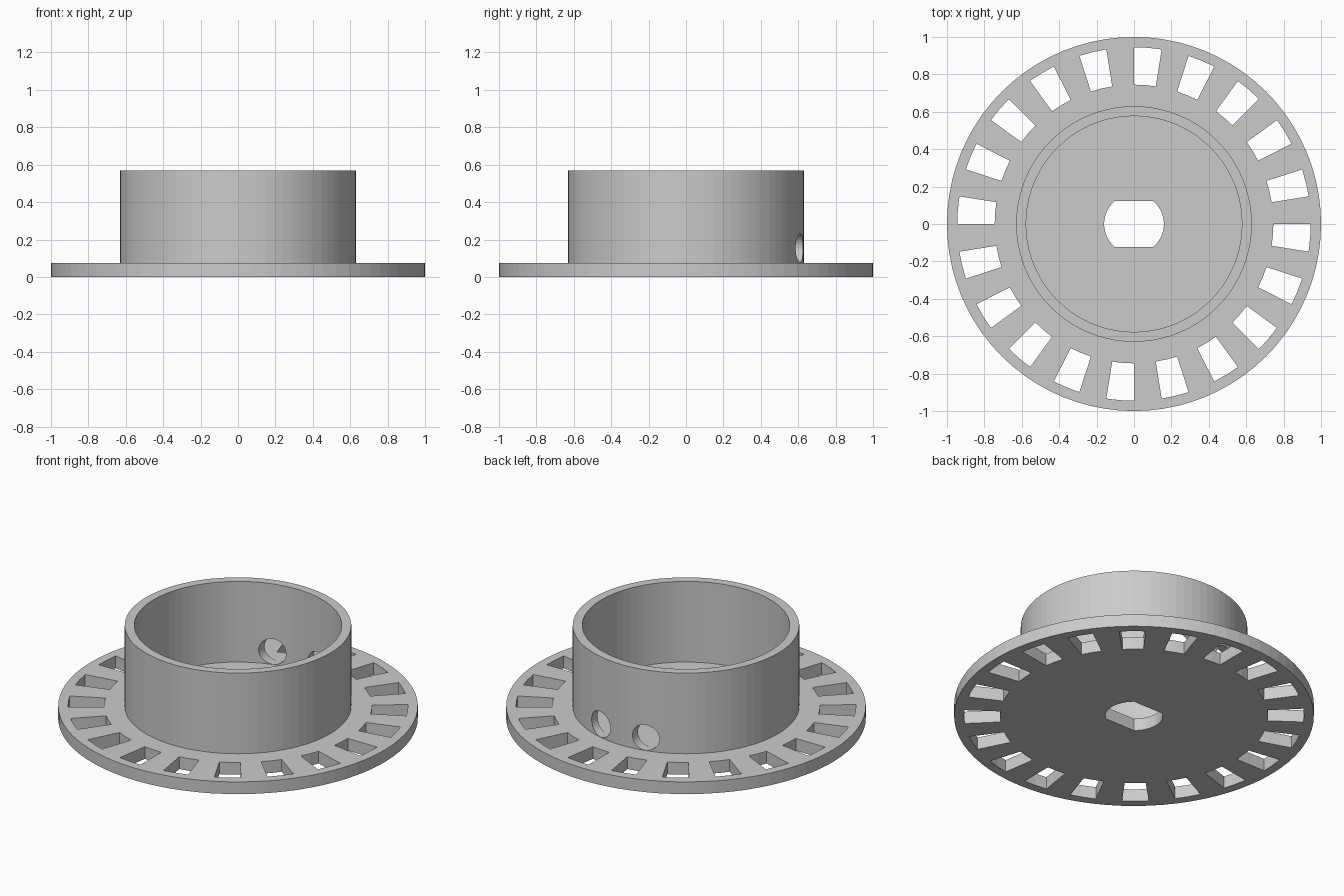
import bpy
import bmesh
from math import sin, cos, asin, radians, tau
from mathutils import Matrix, Vector

SEGMENTS = 80
PLATE_TOP, RIM_TOP = 0.075, 0.57
CUP_OUTER, CUP_INNER = 0.63, 0.577

default = bpy.data.objects.get("Cube")
if default:
    bpy.data.objects.remove(default, do_unlink=True)

grey = bpy.data.materials.new("light grey")
grey.use_nodes = True
colour = (0.6, 0.6, 0.6, 1)
grey.diffuse_color = colour
grey.node_tree.nodes["Principled BSDF"].inputs["Base Color"].default_value = colour


def make_object(name, bm):
    bmesh.ops.recalc_face_normals(bm, faces=bm.faces[:])
    mesh = bpy.data.meshes.new(name)
    bm.to_mesh(mesh)
    bm.free()
    mesh.materials.append(grey)
    obj = bpy.data.objects.new(name, mesh)
    bpy.context.collection.objects.link(obj)
    return obj


def arc(radius, start, end, steps):
    """Points on an arc, angles in radians."""
    angles = [start + (end - start) * i / steps for i in range(steps + 1)]
    return [(radius * cos(a), radius * sin(a)) for a in angles]


def prism(bm, outline, low, high, matrix=Matrix()):
    """Extrude a flat outline from low to high, then place it."""
    base = bm.faces.new([bm.verts.new((x, y, low)) for x, y in outline])
    made = bmesh.ops.extrude_face_region(bm, geom=[base], use_keep_orig=True)
    top = [v for v in made["geom"] if isinstance(v, bmesh.types.BMVert)]
    bmesh.ops.translate(bm, vec=(0, 0, high - low), verts=top)
    bmesh.ops.transform(bm, matrix=matrix, verts=list(base.verts) + top)


# Flange and cup, turned from one closed profile
profile = [(0.05, 0), (1, 0), (1, PLATE_TOP), (CUP_OUTER, PLATE_TOP),
           (CUP_OUTER, RIM_TOP), (CUP_INNER, RIM_TOP),
           (CUP_INNER, PLATE_TOP), (0.05, PLATE_TOP)]
bm = bmesh.new()
ring = [bm.verts.new((r, 0, z)) for r, z in profile]
edges = [bm.edges.new((ring[i - 1], ring[i])) for i in range(len(ring))]
bmesh.ops.spin(bm, geom=ring + edges, cent=(0, 0, 0), axis=(0, 0, 1),
               angle=tau, steps=SEGMENTS, use_merge=True)
bmesh.ops.remove_doubles(bm, verts=bm.verts[:], dist=0.0001)
body = make_object("flanged_cup", bm)

# Cutters: rim slots, shaft hole with two flats, two holes in the back wall
bm = bmesh.new()
slot = arc(0.945, radians(-9), 0, 2) + arc(0.745, 0, radians(-9), 2)
for i in range(20):
    prism(bm, slot, -0.1, 0.2, Matrix.Rotation(i * tau / 20, 4, "Z"))

half = asin(0.123 / 0.16)
shaft = arc(0.16, -half, half, 12)
shaft += [(-x, -y) for x, y in shaft]
prism(bm, shaft, -0.1, 0.2)

circle = arc(0.078, 0, tau, 32)[:-1]
for side in (-1, 1):
    place = Matrix.Translation(Vector((side * 0.1525, 0, 0.155)))
    prism(bm, circle, 0.4, 0.8, place @ Matrix.Rotation(radians(-90), 4, "X"))
cutter = make_object("hole_cutter", bm)
cutter.hide_render = True

# Cut the openings and drop the cutter
cut = body.modifiers.new("openings", "BOOLEAN")
cut.operation = "DIFFERENCE"
cut.solver = "EXACT"
cut.object = cutter
bpy.ops.object.select_all(action="DESELECT")
bpy.context.view_layer.objects.active = body
body.select_set(True)
bpy.ops.object.modifier_apply(modifier=cut.name)
bpy.data.objects.remove(cutter, do_unlink=True)
